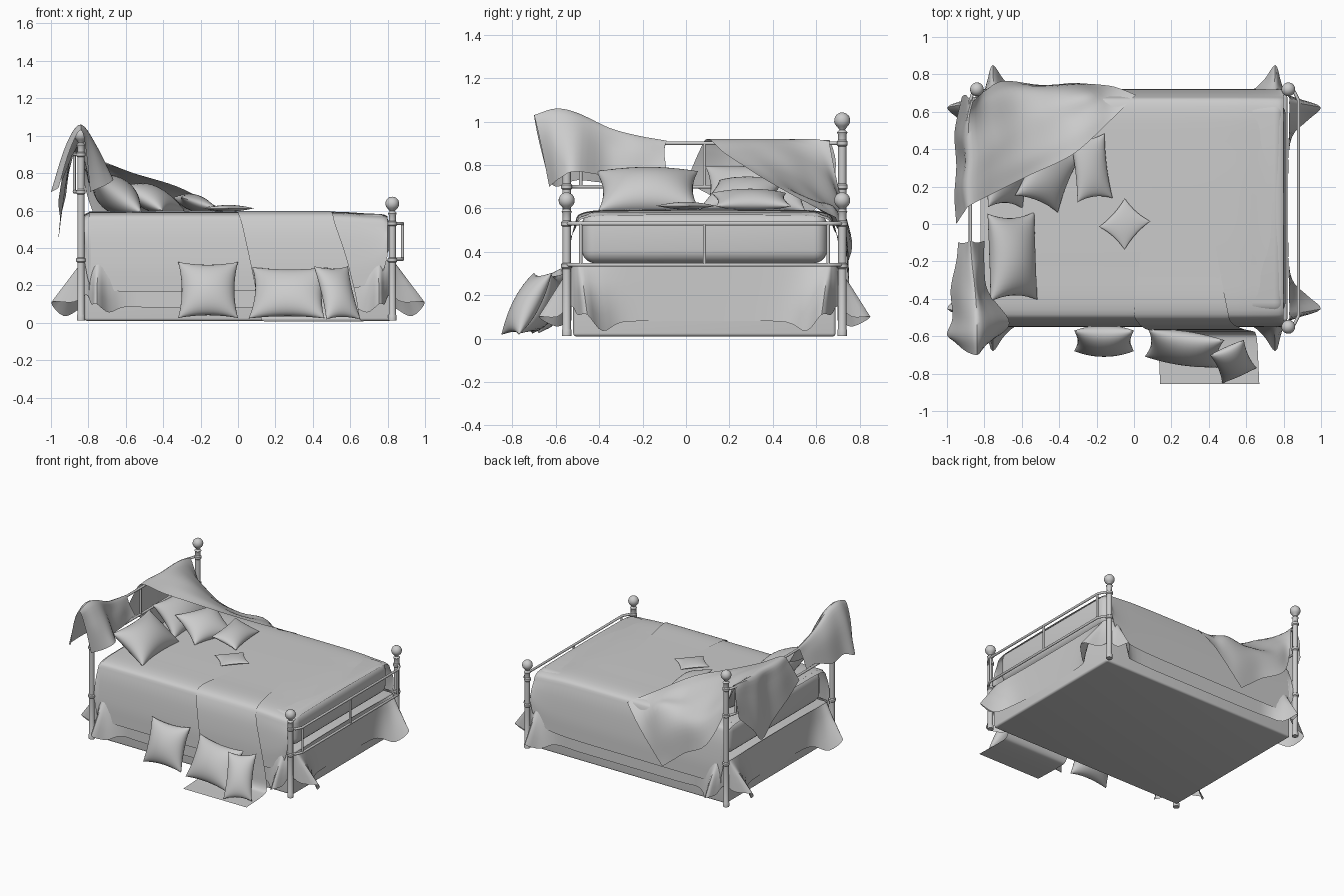
import bpy, bmesh, math
from mathutils import Vector, Euler

if "Cube" in bpy.data.objects:
    bpy.data.objects.remove(bpy.data.objects["Cube"])

CY = 0.085  # bed centre line in y


def mesh_obj(name, verts, faces):
    me = bpy.data.meshes.new(name)
    me.from_pydata([tuple(v) for v in verts], [], faces)
    bm = bmesh.new()
    bm.from_mesh(me)
    bmesh.ops.remove_doubles(bm, verts=bm.verts, dist=1e-5)
    bmesh.ops.recalc_face_normals(bm, faces=bm.faces)
    bm.to_mesh(me)
    bm.free()
    ob = bpy.data.objects.new(name, me)
    bpy.context.collection.objects.link(ob)
    return ob


def spline(pts, n):
    """Catmull-Rom samples through the points, n steps per span."""
    p = [Vector(q) for q in pts]
    p = [2 * p[0] - p[1]] + p + [2 * p[-1] - p[-2]]
    out = []
    for i in range(1, len(p) - 2):
        a, b, c, d = p[i - 1:i + 3]
        for k in range(n):
            t = k / n
            out.append(0.5 * (2 * b + (c - a) * t + (2 * a - 5 * b + 4 * c - d) * t * t
                              + (3 * b - a - 3 * c + d) * t ** 3))
    return out + [p[-2]]


def sheet(name, rows, n=5):
    """Cloth surface through a grid of control points."""
    rows = [spline(r, n) for r in rows]
    cols = [spline(c, n) for c in zip(*rows)]
    h = len(cols[0])
    faces = [(i * h + j, i * h + j + 1, (i + 1) * h + j + 1, (i + 1) * h + j)
             for i in range(len(cols) - 1) for j in range(h - 1)]
    return mesh_obj(name, [v for c in cols for v in c], faces)


def lathe(name, prof, x, y, seg=20):
    verts = [(x + r * math.cos(a * math.tau / seg), y + r * math.sin(a * math.tau / seg), z)
             for r, z in prof for a in range(seg)]
    faces = [(i * seg + a, i * seg + (a + 1) % seg, (i + 1) * seg + (a + 1) % seg, (i + 1) * seg + a)
             for i in range(len(prof) - 1) for a in range(seg)]
    return mesh_obj(name, verts, faces)


def tube(name, pts, r):
    cu = bpy.data.curves.new(name, 'CURVE')
    cu.dimensions = '3D'
    cu.bevel_depth, cu.bevel_resolution, cu.use_fill_caps = r, 3, True
    s = cu.splines.new('POLY')
    s.points.add(len(pts) - 1)
    for q, p in zip(s.points, pts):
        q.co = (*p, 1)
    ob = bpy.data.objects.new(name, cu)
    bpy.context.collection.objects.link(ob)


def box(name, size, loc, bevel):
    bpy.ops.mesh.primitive_cube_add(size=1, location=loc)
    ob = bpy.context.object
    ob.name = name
    ob.scale = size
    bpy.ops.object.transform_apply(location=False, rotation=False, scale=True)
    m = ob.modifiers.new('round', 'BEVEL')
    m.width, m.segments = bevel, 5


def pillow(name, loc, w, d, h, tilt, turn, n=18):
    """Stuffed cushion with pinched corners and concave sides."""
    rot = Euler((math.radians(tilt), 0, math.radians(turn))).to_matrix()
    verts, faces = [], []
    for s in (1, -1):
        base = len(verts)
        for i in range(n + 1):
            for j in range(n + 1):
                u = math.sin((i / n - 0.5) * math.pi)
                v = math.sin((j / n - 0.5) * math.pi)
                p = Vector((w * u * (1 - 0.12 * (1 - v * v)), d * v * (1 - 0.12 * (1 - u * u)),
                            s * h * (max(0, (1 - u * u) * (1 - v * v))) ** 0.5))
                verts.append(rot @ p + Vector(loc))
        k = n + 1
        faces += [(base + i * k + j, base + (i + 1) * k + j, base + (i + 1) * k + j + 1, base + i * k + j + 1)
                  for i in range(n) for j in range(n)]
    return mesh_obj(name, verts, faces)


# Base and mattress
box('base_box', (1.64, 1.21, 0.32), (0, CY, 0.17), 0.015)
box('mattress', (1.62, 1.13, 0.235), (0, CY, 0.465), 0.06)

# Turned corner posts with ball finials
def post_profile(ring_zs, neck, ball_z, ball_r):
    prof = [(0, 0.012), (0.022, 0.012), (0.022, 0.04), (0.019, 0.045)]
    for z in ring_zs:
        prof += [(0.019, z - 0.014), (0.025, z - 0.008), (0.025, z + 0.008), (0.019, z + 0.014)]
    prof += [(0.019, neck - 0.01), (0.024, neck), (0.013, neck + 0.012)]
    for k in range(1, 11):
        a = -math.pi / 2 + 0.35 + (math.pi - 0.35) * k / 10
        prof.append((ball_r * max(0, math.cos(a)), ball_z + ball_r * math.sin(a)))
    return prof


for y, side in ((CY - 0.635, 'front'), (CY + 0.635, 'back')):
    lathe('foot_post_' + side, post_profile((0.335, 0.53), 0.585, 0.637, 0.037), 0.825, y)
    lathe('head_post_' + side, post_profile((0.335, 0.7, 0.9), 0.95, 1.005, 0.037), -0.84, y)

# Head and foot rails with uprights
for end, px, rx, zs in (('foot', 0.825, 0.88, (0.34, 0.53)), ('head', -0.84, -0.875, (0.7, 0.9))):
    for z in zs:
        half = [(px, -0.635), (px + (rx - px) * 0.6, -0.62), (rx, -0.575)]
        path = half + [(x, -y) for x, y in reversed(half)]
        tube(end + '_rail', [(x, CY + y, z) for x, y in path], 0.009)
    for y in (-0.57, 0, 0.57):
        tube(end + '_upright', [(rx, CY + y, zs[0]), (rx, CY + y, zs[1])], 0.008)

# Valance skirt, flaring on both sides of each post
low = [(.4, .615, .08), (.60, .62, .085), (.69, .68, .055), (.755, .765, .10), (.785, .68, .10),
       (.81, .615, .15), (.88, .585, .11), (.998, .54, .11), (.93, .47, .035), (.845, .38, .075), (.825, .2, .08)]
top = [(.4, .608), (.6, .61), (.70, .615), (.75, .618), (.78, .615), (.81, .61),
       (.83, .59), (.83, .57), (.83, .5), (.828, .4), (.824, .2)]


def ring(quad):
    pts = []
    for sx, sy in ((1, 1), (1, -1), (-1, -1), (-1, 1)):
        q = [(sx * x, CY + sy * y, z) for x, y, z in quad]
        pts += q if sx * sy > 0 else q[::-1]
    return pts + pts[:1]


sheet('valance_skirt', [ring([(x, y, .332) for x, y in top]), ring(low)], 4)

# Bedspread draped over the mattress
rows = []
for x, hem, drop in ((-.82, .32, .02), (-.79, .2, .008), (-.72, .17, .004), (0, .17, .004), (.5, .175, .006),
                     (.68, .2, .015), (.77, .27, .02), (.80, .36, .03)):
    half = [(-.637, hem), (-.63, hem + .45 * (.52 - hem)), (-.6, .525 - drop), (-.545, .588 - drop),
            (-.3, .598 - drop)]
    prof = half + [(0, .6 - drop)] + [(-y, z) for y, z in half[::-1]]
    rows.append([(x, CY + y, z) for y, z in prof])
sheet('bedspread', rows)

# Throw running from the bed top to the floor: y, z, left x, right x
throw = [(.2, .597, .1, .38), (-.2, .596, .03, .45), (-.455, .593, 0, .5), (-.525, .528, .02, .52),
         (-.56, .35, .06, .58), (-.572, .15, .1, .63), (-.585, .035, .12, .65),
         (-.65, .012, .13, .66), (-.855, .008, .14, .67)]
sheet('foot_throw', [[(a + (b - a) * t, y, z) for t in (0, .33, .67, 1)] for y, z, a, b in throw])

# Cloth hung over the front head post: back hem, ridge, front hem
sheet('post_drape', [
    [(-.96, -.63, .72), (-1.0, -.59, .70), (-.97, -.5, .73), (-.98, -.35, .72), (-.95, -.2, .77), (-.94, -.1, .76)],
    [(-.9, -.68, .92), (-.92, -.6, .95), (-.91, -.5, .94), (-.92, -.35, .89), (-.91, -.22, .88), (-.90, -.1, .86)],
    [(-.84, -.70, 1.03), (-.84, -.6, 1.06), (-.84, -.5, 1.04), (-.85, -.35, .97), (-.865, -.22, .935), (-.875, -.09, .912)],
    [(-.81, -.67, .9), (-.76, -.6, .93), (-.76, -.5, .94), (-.82, -.36, .88), (-.82, -.22, .87), (-.84, -.1, .86)],
    [(-.79, -.63, .70), (-.70, -.58, .74), (-.67, -.51, .77), (-.78, -.36, .75), (-.80, -.22, .75), (-.80, -.09, .78)],
])

# Large blanket: over the head rail, across the pillows and down the back side
sheet('draped_blanket', [
    [(-.95, 0, .72), (-.96, .15, .64), (-.95, .31, .54), (-.96, .46, .45), (-.95, .55, .55), (-.92, .68, .68)],
    [(-.91, .06, .86), (-.93, .2, .83), (-.91, .33, .8), (-.93, .46, .78), (-.91, .57, .8), (-.90, .69, .82)],
    [(-.875, .1, .92), (-.885, .22, .92), (-.88, .35, .92), (-.885, .47, .92), (-.88, .58, .92), (-.86, .66, .91)],
    [(-.74, .17, .86), (-.74, .3, .87), (-.73, .43, .86), (-.76, .54, .83), (-.78, .65, .76), (-.80, .71, .66)],
    [(-.56, .26, .80), (-.55, .37, .79), (-.57, .5, .74), (-.6, .61, .67), (-.66, .72, .60), (-.70, .765, .45)],
    [(-.33, .37, .73), (-.35, .46, .70), (-.38, .55, .65), (-.43, .65, .615), (-.48, .73, .53), (-.52, .745, .34)],
    [(-.15, .53, .64), (-.17, .58, .63), (-.2, .64, .61), (-.25, .70, .58), (-.33, .745, .43), (-.43, .745, .27)],
    [(.01, .69, .56), (-.05, .715, .5), (-.11, .735, .44), (-.18, .745, .36), (-.25, .75, .28), (-.33, .755, .19)],
])

# Pillows on the bed, then on the floor
pillow('head_pillow_front', (-.65, -.175, .68), .235, .155, .095, 36, 92)
pillow('head_pillow_back', (-.68, .32, .69), .235, .14, .075, 48, 88)
pillow('square_cushion', (-.46, .26, .665), .165, .14, .065, 28, 68)
pillow('side_cushion', (-.23, .3, .64), .175, .10, .045, 18, 97)
pillow('tiny_cushion', (-.05, 0, .612), .103, .092, .018, 0, 48)
pillow('floor_pillow_left', (-.16, -.625, .175), .16, .16, .075, 70, 0)
pillow('floor_pillow_middle', (.27, -.665, .16), .205, .155, .075, 62, -8)
pillow('floor_pillow_right', (.53, -.735, .16), .1, .165, .055, 60, 24)

# Smooth shading
bpy.ops.object.select_all(action='SELECT')
bpy.context.view_layer.objects.active = bpy.context.selected_objects[0]
bpy.ops.object.convert(target='MESH')
bpy.ops.object.shade_smooth_by_angle(angle=math.radians(40))
